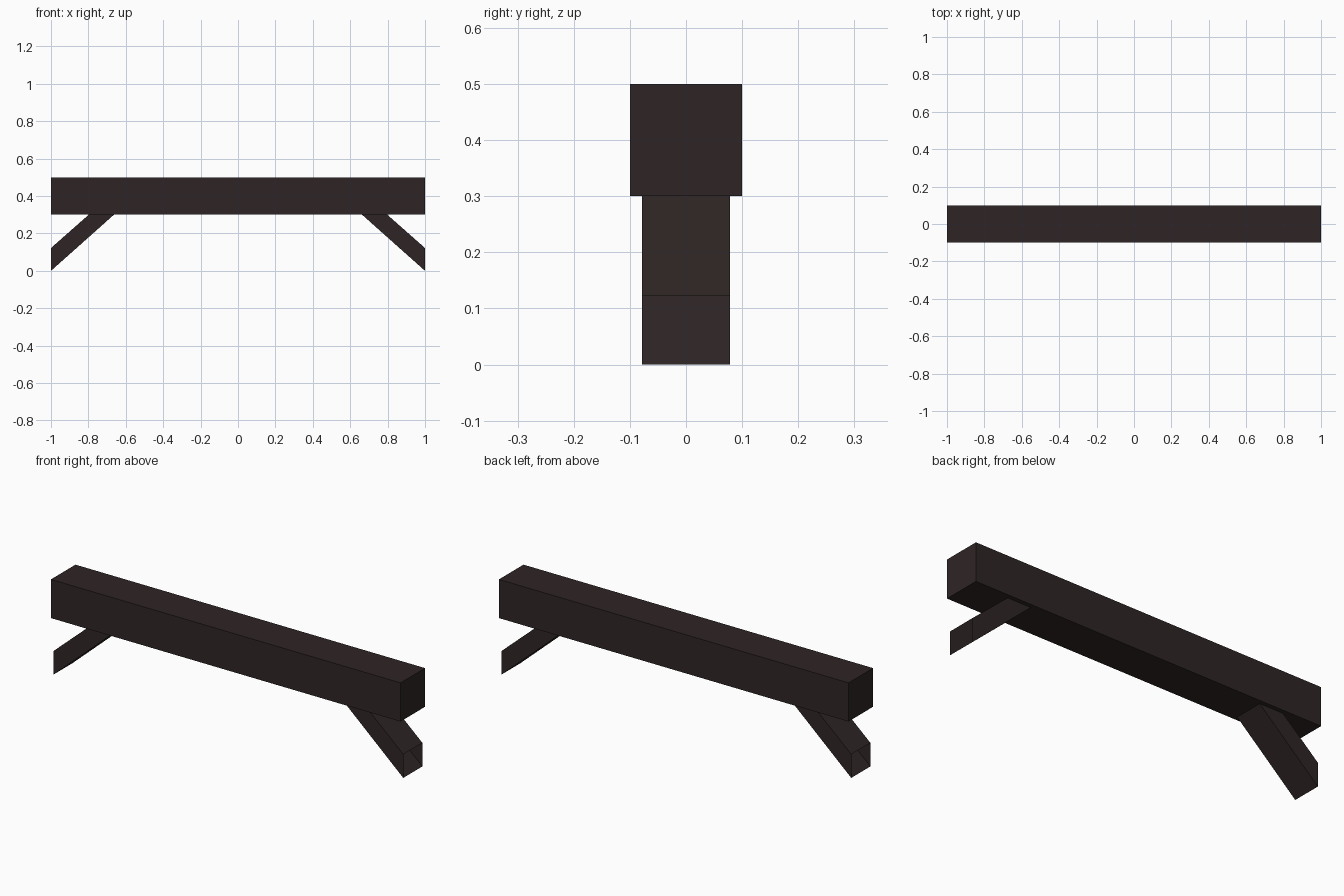
import bpy, bmesh

if "Cube" in bpy.data.objects:
    bpy.data.objects.remove(bpy.data.objects["Cube"])

wood = bpy.data.materials.new("dark wood")
wood.diffuse_color = (0.028, 0.0185, 0.0185, 1)
wood.use_nodes = True
wood.node_tree.nodes["Principled BSDF"].inputs["Base Color"].default_value = wood.diffuse_color


def prism(name, profile, half_depth, capped=(), sides_open=()):
    """Extrude an x-z profile along y; sides_open lists profile edges left without a face."""
    bm = bmesh.new()
    front = [bm.verts.new((x, -half_depth, z)) for x, z in profile]
    back = [bm.verts.new((x, half_depth, z)) for x, z in profile]
    n = len(profile)
    bm.faces.new(front)
    bm.faces.new(back[::-1])
    for i in range(n):
        if i not in sides_open:
            j = (i + 1) % n
            bm.faces.new((front[j], front[i], back[i], back[j]))
    bmesh.ops.recalc_face_normals(bm, faces=bm.faces)
    mesh = bpy.data.meshes.new(name)
    bm.to_mesh(mesh)
    bm.free()
    mesh.materials.append(wood)
    obj = bpy.data.objects.new(name, mesh)
    bpy.context.collection.objects.link(obj)
    return obj


# Main horizontal beam
prism("beam", [(-1, 0.3), (1, 0.3), (1, 0.5), (-1, 0.5)], 0.1)

# Slanted braces: hollow, open at the wall end and where they meet the beam
for name, s in (("left_brace", -1), ("right_brace", 1)):
    prism(name, [(s, 0.0), (s * 0.66, 0.303), (s * 0.795, 0.303), (s, 0.122)],
          0.078, sides_open=(1, 3))
